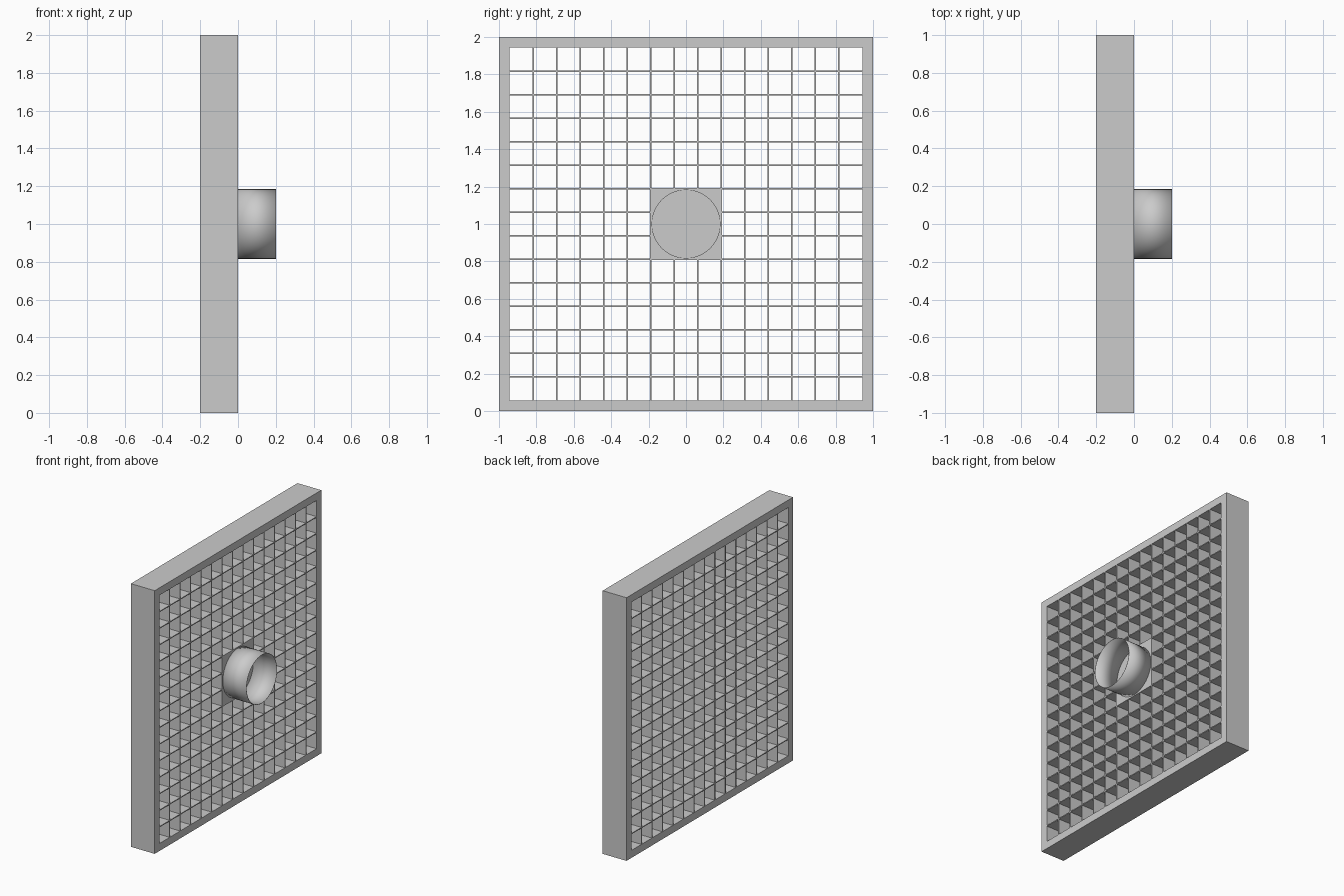
import bpy, bmesh, math
from mathutils import Matrix

if "Cube" in bpy.data.objects:
    bpy.data.objects.remove(bpy.data.objects["Cube"])

DEPTH = 0.2      # panel thickness along x
BORDER = 0.057   # width of the outer frame
CELLS = 15       # grid cells per side
WALL = 0.007     # thickness of the grid walls
INNER = 2 - 2 * BORDER
PITCH = INNER / CELLS

grey = bpy.data.materials.new("plain grey")
grey.use_nodes = True
colour = (0.6, 0.6, 0.6, 1)
grey.diffuse_color = colour
grey.node_tree.nodes["Principled BSDF"].inputs["Base Color"].default_value = colour


def finish(name, bm):
    mesh = bpy.data.meshes.new(name)
    bm.to_mesh(mesh)
    bm.free()
    mesh.materials.append(grey)
    obj = bpy.data.objects.new(name, mesh)
    bpy.context.collection.objects.link(obj)
    return obj


def add_box(bm, centre, size):
    bmesh.ops.create_cube(bm, size=1, matrix=Matrix.Translation(centre) @ Matrix.Diagonal((*size, 1)))


# Outer frame: a square ring extruded through the panel depth
bm = bmesh.new()
rings = []
for x in (-DEPTH, 0):
    for h in (1, 1 - BORDER):
        rings.append([bm.verts.new((x, sy * h, 1 + sz * h))
                      for sy, sz in ((-1, -1), (1, -1), (1, 1), (-1, 1))])
back_out, back_in, front_out, front_in = rings
for a, b in ((back_out, front_out), (front_out, front_in), (front_in, back_in), (back_in, back_out)):
    for i in range(4):
        j = (i + 1) % 4
        bm.faces.new((a[i], a[j], b[j], b[i]))
bmesh.ops.recalc_face_normals(bm, faces=bm.faces)
finish("outer_frame", bm)

# Grid walls, upright and level
uprights, levels = bmesh.new(), bmesh.new()
for i in range(1, CELLS):
    offset = -INNER / 2 + i * PITCH
    add_box(uprights, (-DEPTH / 2, offset, 1), (DEPTH, WALL, INNER))
    add_box(levels, (-DEPTH / 2, 0, 1 + offset), (DEPTH, INNER, WALL))
finish("upright_grid_walls", uprights)
finish("level_grid_walls", levels)

# Square mounting plate over the middle cells
bm = bmesh.new()
side = 3 * PITCH + WALL
add_box(bm, (-0.001, 0, 1), (0.004, side, side))
finish("mounting_plate", bm)

# Open thin-walled pipe stub
bm = bmesh.new()
bmesh.ops.create_cone(bm, cap_ends=False, segments=48, radius1=0.184, radius2=0.184, depth=DEPTH,
                      matrix=Matrix.Translation((DEPTH / 2, 0, 1)) @ Matrix.Rotation(math.pi / 2, 4, "Y"))
pipe = finish("pipe_stub", bm)
wall = pipe.modifiers.new("pipe wall", "SOLIDIFY")
wall.thickness = 0.002
bpy.context.view_layer.objects.active = pipe
pipe.select_set(True)
bpy.ops.object.shade_smooth_by_angle()
